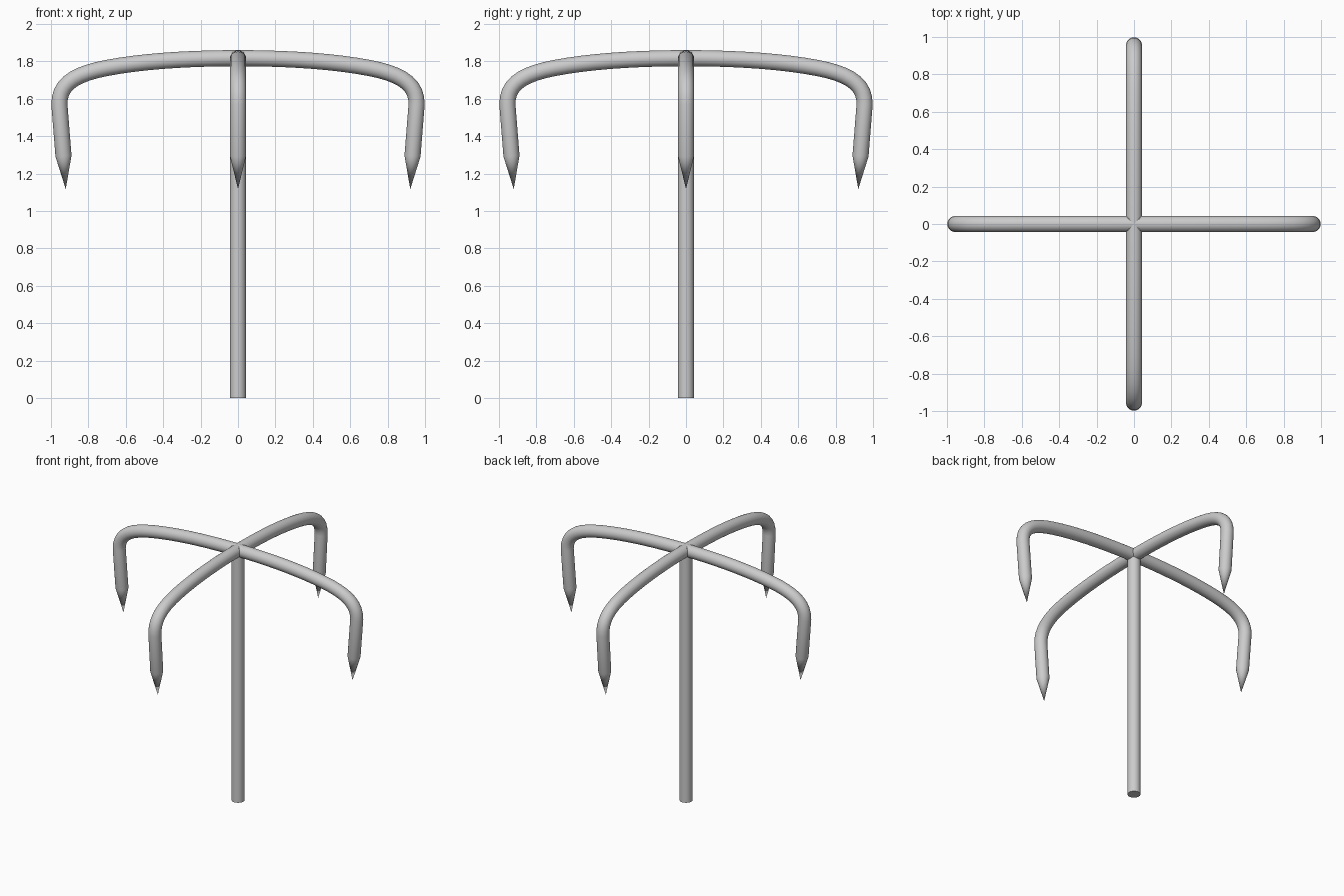
import bpy, bmesh, math
from mathutils import Vector, Matrix
from mathutils.geometry import interpolate_bezier

if "Cube" in bpy.data.objects:
    bpy.data.objects.remove(bpy.data.objects["Cube"])

R, SIDES = 0.043, 24


def finish(bm, name):
    bmesh.ops.recalc_face_normals(bm, faces=bm.faces)
    me = bpy.data.meshes.new(name)
    bm.to_mesh(me)
    bm.free()
    ob = bpy.data.objects.new(name, me)
    bpy.context.collection.objects.link(ob)
    bpy.ops.object.select_all(action='DESELECT')
    ob.select_set(True)
    bpy.context.view_layer.objects.active = ob
    bpy.ops.object.shade_smooth_by_angle(angle=math.radians(35))
    return ob


# Central post
bm = bmesh.new()
bmesh.ops.create_cone(bm, cap_ends=True, segments=SIDES, radius1=R, radius2=R,
                      depth=1.85, matrix=Matrix.Translation((0, 0, 0.925)))
finish(bm, "post")

# Centre line of one arm in the xz plane: gentle arch, tight bend, straight drop
spans = [
    ((0, 1.817), (0.25, 1.817), (0.5, 1.803), (0.7, 1.765)),
    ((0.7, 1.765), (0.87, 1.733), (0.957, 1.68), (0.955, 1.57)),
]
path = []
for span in spans:
    pts = interpolate_bezier(*[Vector((x, 0, z)) for x, z in span], 10)
    path += pts if not path else pts[1:]
path.append(Vector((0.933, 0, 1.294)))
tip_pos = Vector((0.921, 0, 1.117))


def make_arm(name, angle):
    bm = bmesh.new()
    rings = []
    for i, p in enumerate(path):
        a = path[max(i - 1, 0)]
        b = path[i + 1] if i + 1 < len(path) else tip_pos
        t = (b - a).normalized() if i else Vector((1, 0, 0))
        n = Vector((-t.z, 0, t.x))
        ring = []
        for k in range(SIDES):
            u = 2 * math.pi * k / SIDES
            ring.append(bm.verts.new(p + R * (n * math.cos(u) + Vector((0, math.sin(u), 0)))))
        rings.append(ring)
    for r0, r1 in zip(rings, rings[1:]):
        for k in range(SIDES):
            j = (k + 1) % SIDES
            bm.faces.new((r0[k], r0[j], r1[j], r1[k]))
    bm.faces.new(rings[0])
    # Pointed end
    tip = bm.verts.new(tip_pos)
    for k in range(SIDES):
        bm.faces.new((rings[-1][k], rings[-1][(k + 1) % SIDES], tip))
    bmesh.ops.rotate(bm, verts=bm.verts, matrix=Matrix.Rotation(angle, 3, 'Z'))
    ob = finish(bm, name)
    # Keep a crisp line where the point begins
    me = ob.data
    base = set(range((len(path) - 1) * SIDES, len(path) * SIDES))
    attr = me.attributes.get("sharp_edge") or me.attributes.new("sharp_edge", 'BOOLEAN', 'EDGE')
    for e in me.edges:
        if set(e.vertices) <= base:
            attr.data[e.index].value = True


# Four hooked arms
for i, side in enumerate(("right", "back", "left", "front")):
    make_arm(side + "_arm", i * math.pi / 2)
